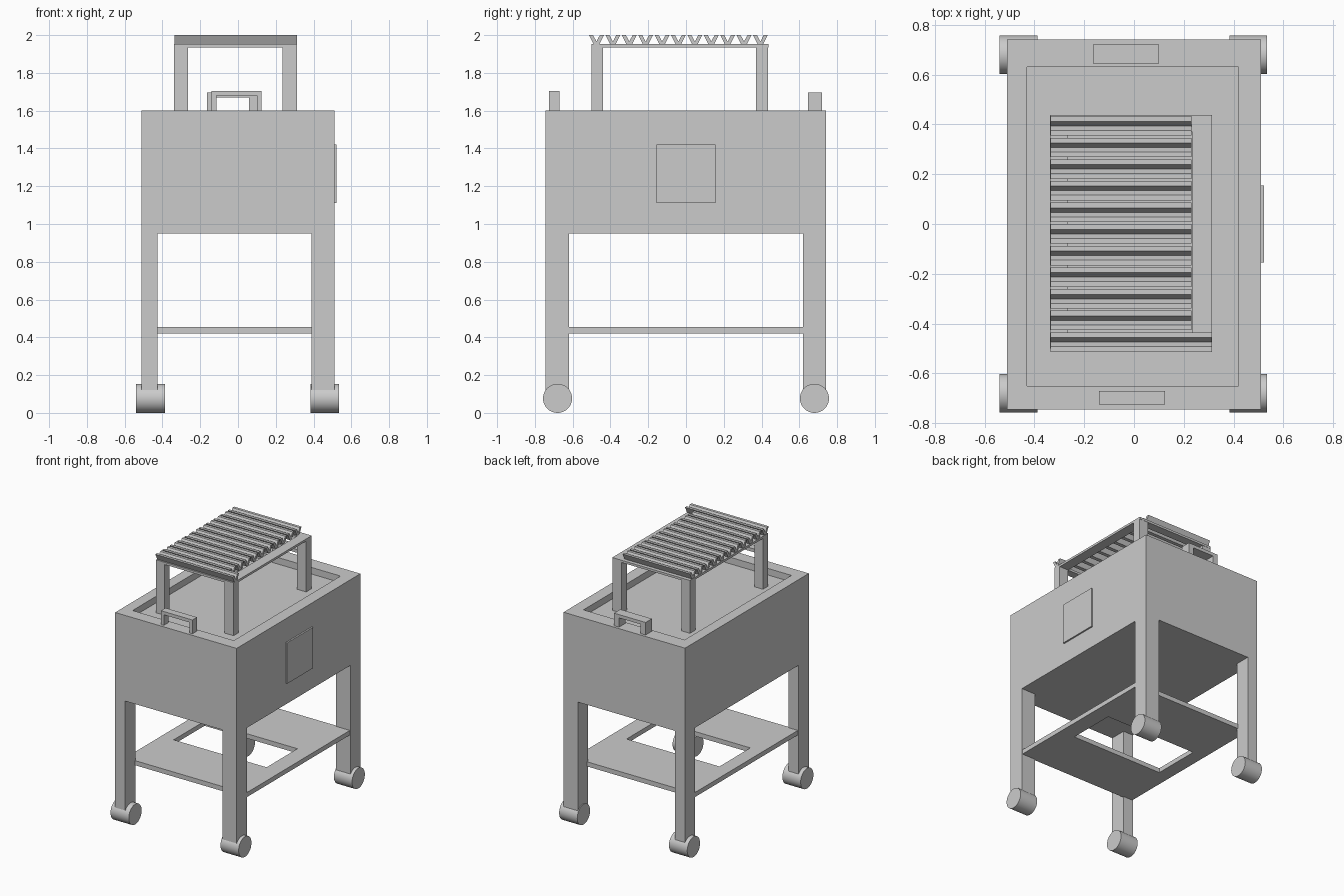
import bpy, bmesh, math
from mathutils import Matrix

if "Cube" in bpy.data.objects:
    bpy.data.objects.remove(bpy.data.objects["Cube"])


def make_object(name, bm):
    bmesh.ops.recalc_face_normals(bm, faces=bm.faces)
    mesh = bpy.data.meshes.new(name)
    bm.to_mesh(mesh)
    bm.free()
    obj = bpy.data.objects.new(name, mesh)
    bpy.context.collection.objects.link(obj)
    return obj


def box(name, x0, x1, y0, y1, z0, z1):
    bm = bmesh.new()
    bmesh.ops.create_cube(bm, size=1)
    for v in bm.verts:
        v.co.x = x1 if v.co.x > 0 else x0
        v.co.y = y1 if v.co.y > 0 else y0
        v.co.z = z1 if v.co.z > 0 else z0
    return make_object(name, bm)


def frame(name, outer, inner, z0, z1, floor=None):
    """Rectangular plate with an opening, or a tray when floor is given."""
    def ring(bm, r, z):
        return [bm.verts.new((x, y, z)) for x, y in
                ((r[0], r[2]), (r[1], r[2]), (r[1], r[3]), (r[0], r[3]))]
    bm = bmesh.new()
    ot, ob = ring(bm, outer, z1), ring(bm, outer, z0)
    it = ring(bm, inner, z1)
    ib = ring(bm, inner, z0 if floor is None else floor)
    pairs = [(ob, ot), (ot, it), (it, ib)]
    if floor is None:
        pairs.append((ib, ob))
    else:
        bm.faces.new(ib)
        bm.faces.new(ob)
    for a, b in pairs:
        for i in range(4):
            j = (i + 1) % 4
            bm.faces.new((a[i], a[j], b[j], b[i]))
    return make_object(name, bm)


def extrude_x(name, profile, x0, x1):
    """Extrude a (y, z) profile along x."""
    bm = bmesh.new()
    face = bm.faces.new([bm.verts.new((x0, y, z)) for y, z in profile])
    res = bmesh.ops.extrude_face_region(bm, geom=[face])
    for v in res["geom"]:
        if isinstance(v, bmesh.types.BMVert):
            v.co.x = x1
    return make_object(name, bm)


def wheel(name, x0, x1, y):
    bm = bmesh.new()
    m = Matrix.Translation(((x0 + x1) / 2, y, 0.077)) @ Matrix.Rotation(math.pi / 2, 4, 'Y')
    bmesh.ops.create_cone(bm, cap_ends=True, segments=40, radius1=0.077,
                          radius2=0.077, depth=x1 - x0, matrix=m)
    obj = make_object(name, bm)
    bpy.ops.object.select_all(action='DESELECT')
    bpy.context.view_layer.objects.active = obj
    obj.select_set(True)
    bpy.ops.object.shade_smooth_by_angle()


def handle(name, x0, x1, y0, y1, z1, t):
    """Upside-down U profile extruded along y."""
    pts = [(x0, 1.59), (x0, z1), (x1, z1), (x1, 1.59),
           (x1 - t, 1.59), (x1 - t, z1 - 0.025), (x0 + t, z1 - 0.025), (x0 + t, 1.59)]
    bm = bmesh.new()
    face = bm.faces.new([bm.verts.new((x, y0, z)) for x, z in pts])
    res = bmesh.ops.extrude_face_region(bm, geom=[face])
    for v in res["geom"]:
        if isinstance(v, bmesh.types.BMVert):
            v.co.y = y1
    return make_object(name, bm)


# Main body with recessed top, and door panel on the right side
frame("cart_body", (-0.51, 0.51, -0.745, 0.74), (-0.43, 0.42, -0.65, 0.63),
      0.95, 1.6, floor=1.55)
box("side_panel", 0.50, 0.522, -0.155, 0.155, 1.11, 1.42)

# Legs and wheels
for fb, y0, y1, wy in (("front", -0.745, -0.62, -0.68), ("back", 0.62, 0.74, 0.68)):
    box(fb + "_left_leg", -0.51, -0.425, y0, y1, 0.12, 0.95)
    box(fb + "_right_leg", 0.39, 0.51, y0, y1, 0.12, 0.95)
    wheel(fb + "_left_wheel", -0.54, -0.387, wy)
    wheel(fb + "_right_wheel", 0.383, 0.535, wy)

# Lower shelf with central opening
frame("lower_shelf", (-0.505, 0.505, -0.63, 0.63), (-0.40, 0.38, -0.20, 0.17), 0.42, 0.455)

# Lifting handles on the rim
handle("front_handle", -0.14, 0.125, -0.725, -0.67, 1.705, 0.025)
handle("back_handle", -0.165, 0.10, 0.645, 0.72, 1.695, 0.042)

# Grill stand legs and top frame
for fb, y0, y1 in (("front", -0.50, -0.44), ("back", 0.37, 0.435)):
    box(fb + "_left_grill_leg", -0.338, -0.265, y0, y1, 1.55, 1.94)
    box(fb + "_right_grill_leg", 0.235, 0.313, y0, y1, 1.55, 1.94)
frame("grill_frame", (-0.338, 0.313, -0.50, 0.437), (-0.265, 0.235, -0.44, 0.37), 1.935, 1.952)

# Grill slats: narrow-bottomed channels, the front one runs full width
pitch = 0.0868
for i in range(11):
    c = -0.474 + i * pitch
    profile = [(c - 0.014, 1.95), (c + 0.014, 1.95), (c + 0.039, 2.0),
               (c + 0.018, 2.0), (c, 1.966), (c - 0.018, 2.0), (c - 0.039, 2.0)]
    extrude_x(f"grill_slat_{i + 1}", profile, -0.335, 0.313 if i == 0 else 0.23)
